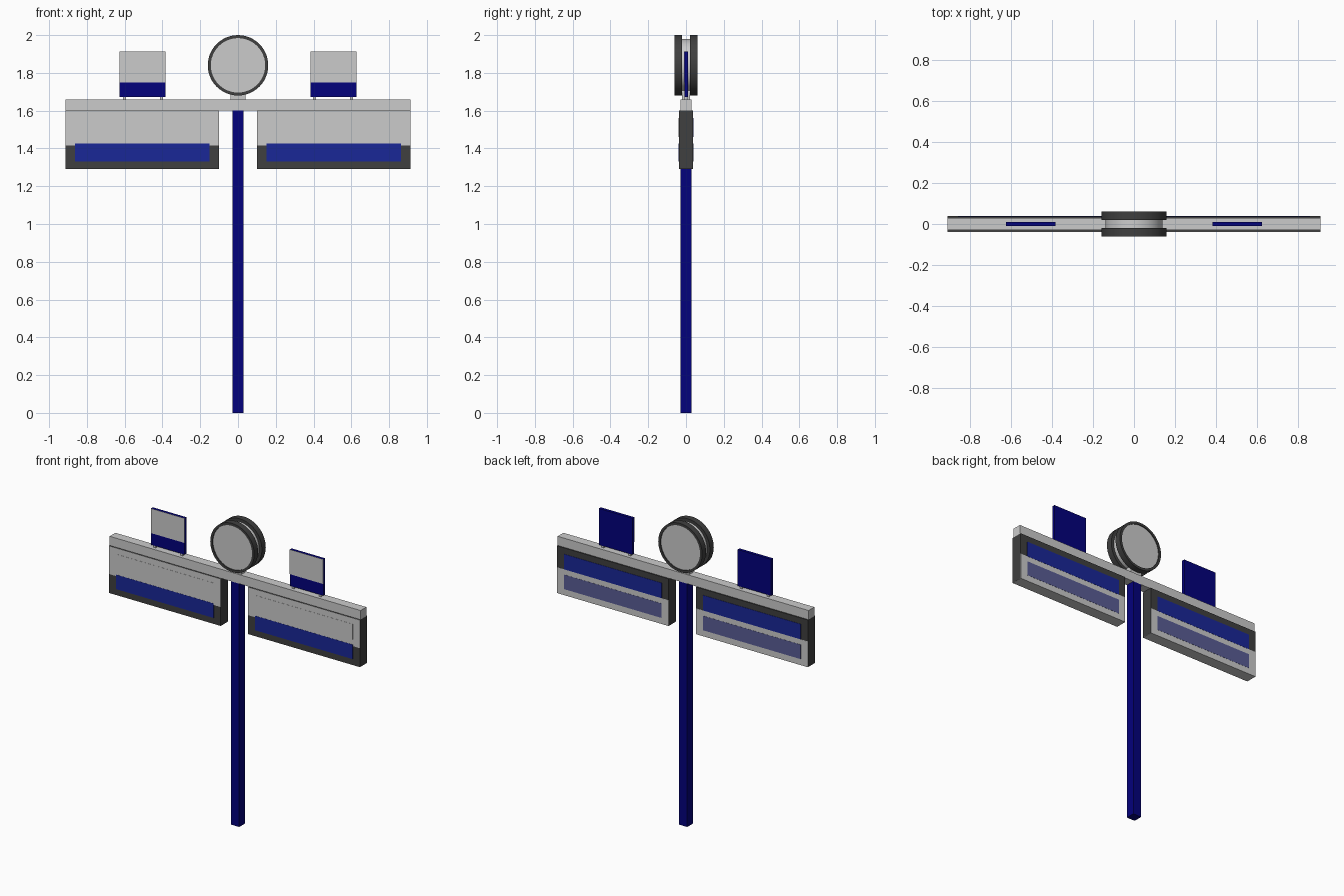
import bpy, bmesh, math
from mathutils import Matrix

if "Cube" in bpy.data.objects:
    bpy.data.objects.remove(bpy.data.objects["Cube"])


def material(name, rgb):
    m = bpy.data.materials.new(name)
    m.diffuse_color = (*rgb, 1)
    m.use_nodes = True
    m.node_tree.nodes["Principled BSDF"].inputs["Base Color"].default_value = m.diffuse_color
    return m


NAVY = material("navy", (0.001, 0.0005, 0.2))
BLUE = material("panel_blue", (0.01, 0.02, 0.31))
MUTED = material("muted_blue", (0.1, 0.11, 0.3))
DARK = material("dark_grey", (0.05, 0.05, 0.05))


def finish(name, bm, mat):
    bmesh.ops.recalc_face_normals(bm, faces=bm.faces)
    me = bpy.data.meshes.new(name)
    bm.to_mesh(me)
    bm.free()
    ob = bpy.data.objects.new(name, me)
    bpy.context.collection.objects.link(ob)
    if mat:
        me.materials.append(mat)
    return ob


def box(name, x0, x1, y0, y1, z0, z1, mat=None):
    bm = bmesh.new()
    place = Matrix.Translation(((x0 + x1) / 2, (y0 + y1) / 2, (z0 + z1) / 2))
    size = Matrix.Diagonal((x1 - x0, y1 - y0, z1 - z0, 1))
    bmesh.ops.create_cube(bm, size=1, matrix=place @ size)
    return finish(name, bm, mat)


def lathe(name, profile, z, mat=None):
    """Spin a (radius, y) profile around the y axis at height z."""
    bm = bmesh.new()
    vs = [bm.verts.new((r, y, z)) for r, y in profile]
    edges = [bm.edges.new(p) for p in zip(vs, vs[1:])]
    bmesh.ops.spin(bm, geom=vs + edges, cent=(0, 0, z), axis=(0, 1, 0),
                   angle=math.tau, steps=48)
    bmesh.ops.remove_doubles(bm, verts=bm.verts, dist=1e-5)
    ob = finish(name, bm, mat)
    bpy.ops.object.select_all(action='DESELECT')
    bpy.context.view_layer.objects.active = ob
    ob.select_set(True)
    bpy.ops.object.shade_smooth_by_angle(angle=math.radians(30))
    return ob


def mirrored_box(name, x0, x1, *rest):
    box(name + "_right", x0, x1, *rest)
    box(name + "_left", -x1, -x0, *rest)


# Post and crossbar
box("post", -0.03, 0.03, -0.03, 0.03, 0, 1.6, NAVY)
box("crossbar", -0.913, 0.913, -0.03, 0.03, 1.6, 1.66)

# Hanging sign boxes: dark case with light facing sheets
mirrored_box("sign_box", 0.1, 0.913, -0.037, 0.037, 1.291, 1.6, DARK)
mirrored_box("sign_front_sheet", 0.1, 0.913, -0.038, -0.036, 1.415, 1.6)
mirrored_box("sign_back_sheet", 0.1, 0.913, 0.036, 0.038, 1.29, 1.46)
mirrored_box("sign_bottom_sheet", 0.1, 0.913, -0.037, 0.037, 1.29, 1.292)

# Two panels on each face of the sign boxes
for name, y, z0, z1, mat in (
        ("front_upper_panel", -0.038, 1.46, 1.56, None),
        ("front_lower_panel", -0.038, 1.33, 1.425, BLUE),
        ("back_upper_panel", 0.038, 1.46, 1.56, BLUE),
        ("back_lower_panel", 0.038, 1.33, 1.425, MUTED)):
    mirrored_box(name, 0.15, 0.862, y - 0.001, y + 0.001, z0, z1, mat)

# Small upright plates with a light front sheet, on short legs
mirrored_box("plate", 0.383, 0.627, -0.009, 0.01, 1.673, 1.912, NAVY)
mirrored_box("plate_front_sheet", 0.383, 0.627, -0.01, -0.008, 1.75, 1.912)
for part, x in (("inner", 0.405), ("outer", 0.602)):
    mirrored_box(f"{part}_plate_leg", x - 0.008, x + 0.008,
                 -0.008, 0.008, 1.66, 1.675)

# Double-sided clock: drum, foot, rims and faces
CZ = 1.84
box("clock_foot", -0.04, 0.04, -0.02, 0.02, 1.66, 1.71)
lathe("clock_drum", [(0.14, -0.022), (0.14, 0.022)], CZ)
for side, s in (("front", -1), ("back", 1)):
    lathe(f"{side}_clock_rim",
          [(0, s * 0.02), (0.16, s * 0.02), (0.16, s * 0.06),
           (0.144, s * 0.06), (0.144, s * 0.054)], CZ, DARK)
    lathe(f"{side}_clock_face", [(0, s * 0.054), (0.144, s * 0.054)], CZ)
